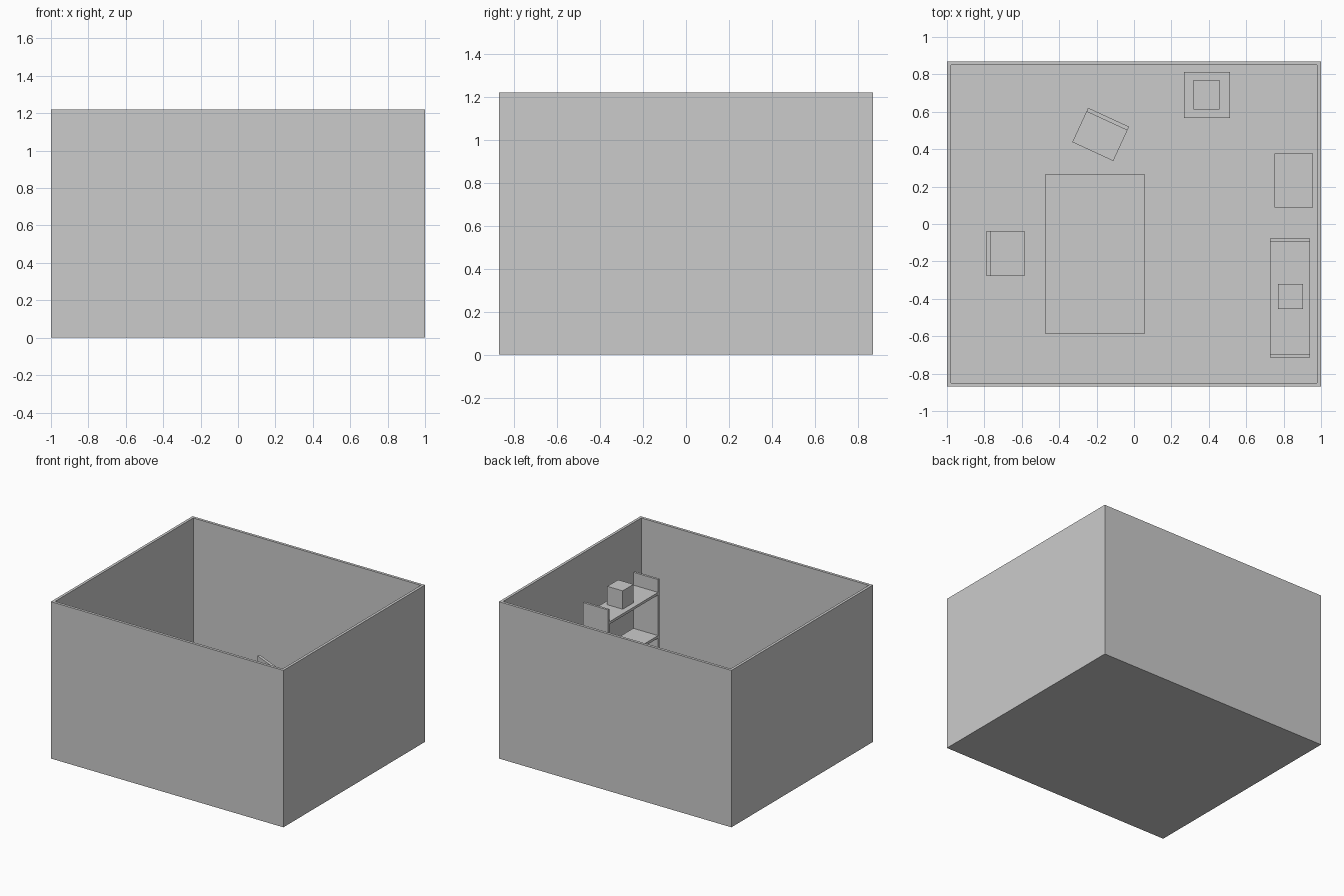
import bpy, bmesh
from math import radians
from mathutils import Matrix, Vector

if "Cube" in bpy.data.objects:
    bpy.data.objects.remove(bpy.data.objects["Cube"])

FLOOR = 0.03


def part(name, boxes, loc=(0, 0), rot=0):
    """One object made of boxes given as (x0, x1, y0, y1, z0, z1)."""
    bm = bmesh.new()
    for x0, x1, y0, y1, z0, z1 in boxes:
        m = Matrix.Translation(((x0 + x1) / 2, (y0 + y1) / 2, (z0 + z1) / 2))
        m = m @ Matrix.Diagonal((x1 - x0, y1 - y0, z1 - z0, 1))
        bmesh.ops.create_cube(bm, size=1, matrix=m)
    me = bpy.data.meshes.new(name)
    bm.to_mesh(me)
    bm.free()
    ob = bpy.data.objects.new(name, me)
    ob.location = (loc[0], loc[1], 0)
    ob.rotation_euler.z = radians(rot)
    bpy.context.collection.objects.link(ob)
    return ob


def legs(w, d, t, top):
    """Four square legs at the corners of a w by d footprint."""
    return [(sx * w / 2 - (t if sx > 0 else 0), sx * w / 2 + (t if sx < 0 else 0),
             sy * d / 2 - (t if sy > 0 else 0), sy * d / 2 + (t if sy < 0 else 0),
             FLOOR, top) for sx in (-1, 1) for sy in (-1, 1)]


def table(name, w, d, top, slab, leg, inset, loc):
    part(name + "_top", [(-w / 2, w / 2, -d / 2, d / 2, top - slab, top)], loc)
    part(name + "_legs", legs(w - inset, d - inset, leg, top - slab), loc)


def chair(name, loc, rot):
    w, d, seat = 0.241, 0.202, 0.24
    part(name + "_seat", [(-w / 2, w / 2, -d / 2, d / 2, seat - 0.022, seat)], loc, rot)
    part(name + "_back", [(-w / 2, w / 2, d / 2 - 0.022, d / 2, seat, 0.437)], loc, rot)
    part(name + "_legs", legs(w, d, 0.02, seat - 0.022), loc, rot)


# Open-topped room: a block whose top is inset and pushed down to the floor
room = part("room_shell", [(-1, 1, -0.87, 0.87, 0, 1.22)])
bm = bmesh.new()
bm.from_mesh(room.data)
bm.normal_update()
top = max(bm.faces, key=lambda f: f.calc_center_median().z)
bmesh.ops.inset_individual(bm, faces=[top], thickness=0.03)
hollow = bmesh.ops.extrude_discrete_faces(bm, faces=[top])["faces"][0]
bmesh.ops.translate(bm, verts=hollow.verts, vec=Vector((0, 0, FLOOR - 1.22)))
bm.to_mesh(room.data)
bm.free()

# Dining table and two chairs
table("dining_table", 0.535, 0.85, 0.385, 0.025, 0.035, 0.03, (-0.209, -0.16))
chair("angled_chair", (-0.178, 0.479), -24.8)
chair("side_chair", (-0.687, -0.158), 90)

# Small table by the back wall with a box on it
table("side_table", 0.246, 0.246, 0.27, 0.022, 0.022, 0.02, (0.389, 0.69))
part("side_table_box", [(0.318, 0.457, 0.612, 0.77, 0.27, 0.39)])

# Low cabinet by the right wall
part("cabinet", [(0.752, 0.957, 0.088, 0.377, FLOOR, 0.33)])

# Open shelf unit with a box on its top board
part("shelf_sides", [(0.727, 0.94, y, y + 0.018, FLOOR, 0.867) for y in (-0.713, -0.096)])
part("shelf_boards", [(0.727, 0.94, -0.695, -0.096, z - 0.02, z) for z in (0.095, 0.431, 0.767)])
part("shelf_box", [(0.77, 0.903, -0.455, -0.322, 0.767, 0.91)])
